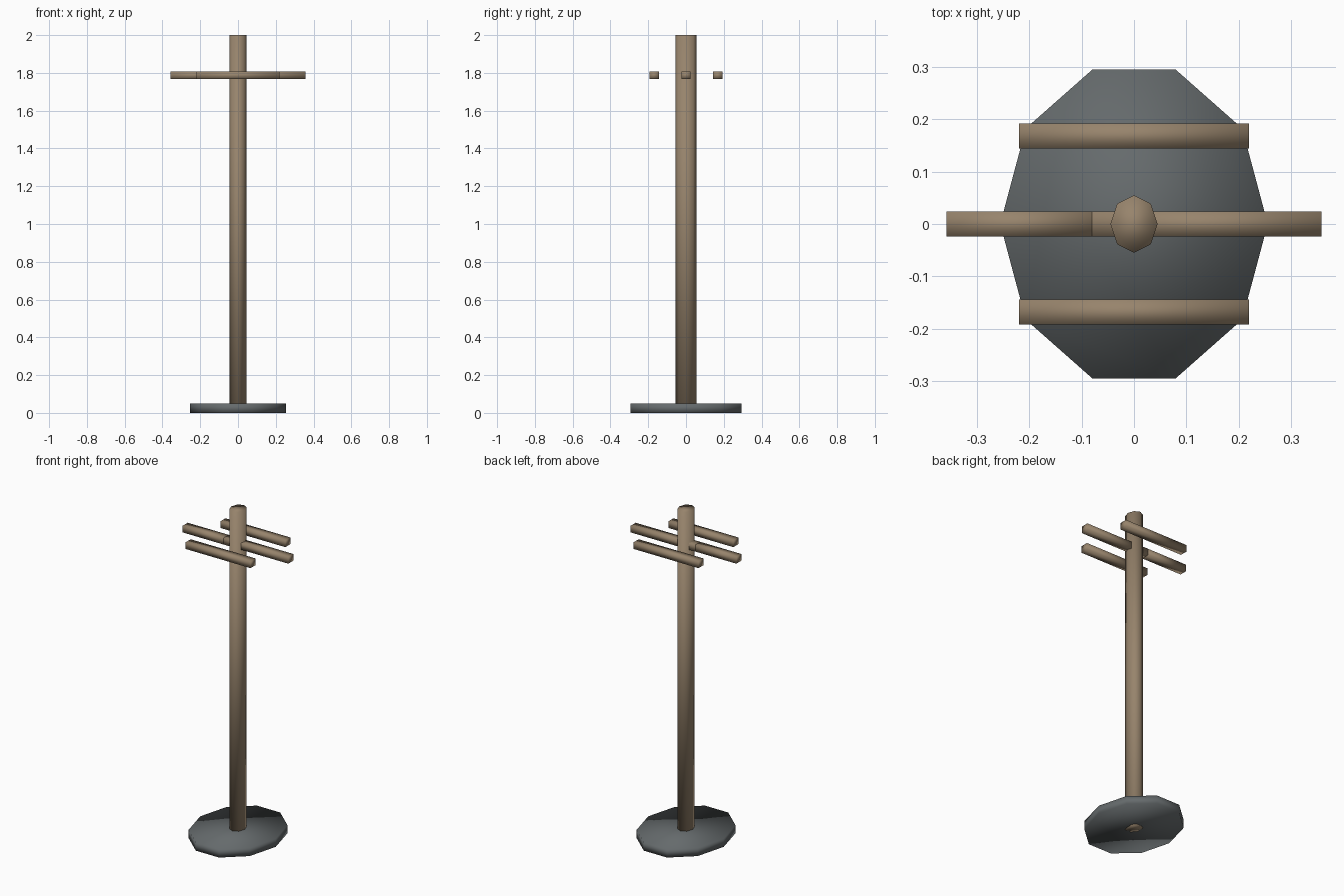
import bpy

cube = bpy.data.objects.get("Cube")
if cube:
    bpy.data.objects.remove(cube, do_unlink=True)


def material(name, rgb):
    mat = bpy.data.materials.new(name)
    mat.use_nodes = True
    color = (*rgb, 1.0)
    mat.diffuse_color = color
    mat.node_tree.nodes["Principled BSDF"].inputs["Base Color"].default_value = color
    return mat


wood = material("weathered wood", (0.31, 0.23, 0.15))
stone = material("dark grey stone", (0.13, 0.145, 0.15))


def finish(name, scale, mat):
    """Name the new part, size it, colour it and shade it softly all over."""
    obj = bpy.context.object
    obj.name = name
    obj.scale = scale
    bpy.ops.object.transform_apply(location=False, rotation=False, scale=True)
    obj.data.materials.append(mat)
    bpy.ops.object.shade_smooth()
    return obj


def column(name, sides, rx, ry, bottom, top, mat):
    bpy.ops.mesh.primitive_cylinder_add(
        vertices=sides, radius=1, depth=1, location=(0, 0, (bottom + top) / 2))
    # an even stretch of the regular outline gives the oval plan
    return finish(name, (rx, ry, top - bottom), mat)


def bar(name, x0, x1, y):
    bpy.ops.mesh.primitive_cube_add(size=1, location=((x0 + x1) / 2, y, 1.787))
    return finish(name, (x1 - x0, 0.048, 0.041), wood)


# Ten-sided footing with its flat edges at front and back
footing = column("footing", 10, 0.255, 0.31, 0, 0.05, stone)

# Upright post
column("post", 8, 0.045, 0.055, 0, 2, wood)

# Long middle crossbar, joined from two lengths beside the post
bar("middle_crossbar_right", -0.357, -0.08, 0)
bar("middle_crossbar_left", -0.08, 0.357, 0)

# Shorter outer crossbars
for side, y in (("front", -0.168), ("back", 0.168)):
    bar(side + "_crossbar", -0.219, 0.219, y)

# Turn the footing outline so that corners sit on the x axis
for v in footing.data.vertices:
    v.co.x, v.co.y = v.co.y * 0.255 / 0.31, v.co.x * 0.31 / 0.255
footing.data.flip_normals()
